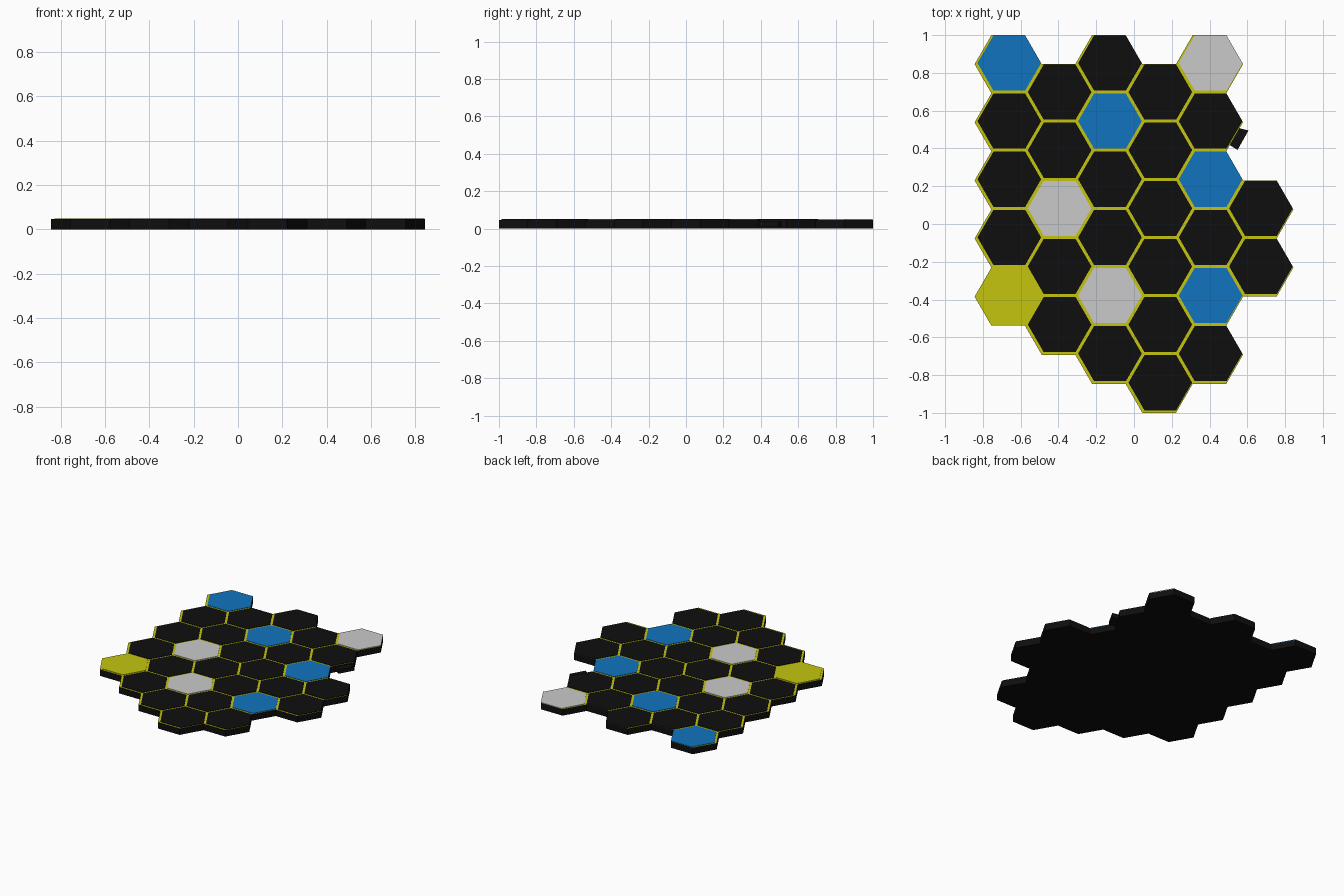
import bpy, bmesh, math

if "Cube" in bpy.data.objects:
    bpy.data.objects.remove(bpy.data.objects["Cube"])

STEP = 2 / 6.5               # distance across the flats of a tile
R = STEP / math.sqrt(3)      # corner radius
PITCH = 1.5 * R              # column spacing
RIM_Z, TOP_Z = 0.047, 0.05


def material(name, rgb):
    m = bpy.data.materials.new(name)
    m.diffuse_color = (*rgb, 1)
    m.use_nodes = True
    m.node_tree.nodes["Principled BSDF"].inputs["Base Color"].default_value = m.diffuse_color
    return m


BLACK = material("black", (0.0045, 0.0045, 0.0045))
YELLOW = material("yellow", (0.56, 0.56, 0.005))
BLUE = material("blue", (0.005, 0.175, 0.52))
GREY = material("light grey", (0.59, 0.59, 0.59))


def prism(name, points, z0, z1, side, top):
    """Extruded outline with its own colour on the top face."""
    bm = bmesh.new()
    low = [bm.verts.new((x, y, z0)) for x, y in points]
    high = [bm.verts.new((x, y, z1)) for x, y in points]
    n = len(points)
    bm.faces.new(low[::-1])
    bm.faces.new(high).material_index = 1
    for i in range(n):
        j = (i + 1) % n
        bm.faces.new((low[i], low[j], high[j], high[i]))
    mesh = bpy.data.meshes.new(name)
    bm.to_mesh(mesh)
    bm.free()
    mesh.materials.append(side)
    mesh.materials.append(top)
    ob = bpy.data.objects.new(name, mesh)
    bpy.context.collection.objects.link(ob)
    return ob


def hexagon(cx, cy, r):
    return [(cx + r * math.cos(math.radians(60 * k)),
             cy + r * math.sin(math.radians(60 * k))) for k in range(6)]


# Columns: (centre height of the top tile in steps, number of tiles)
columns = [(2.75, 5), (2.25, 5), (2.75, 6), (2.25, 6), (2.75, 6), (0.25, 2)]
# Coloured tiles by (column, row from the top)
special = {(0, 0): BLUE, (2, 1): BLUE, (4, 2): BLUE, (4, 4): BLUE,
           (1, 2): GREY, (2, 4): GREY, (4, 0): GREY, (0, 4): YELLOW}

for c, (start, count) in enumerate(columns):
    for r in range(count):
        x, y = (c - 2.5) * PITCH, (start - r) * STEP
        colour = special.get((c, r), BLACK)
        # Black slab with a yellow upper rim
        prism(f"tile_base_{c}_{r}", hexagon(x, y, R), 0, RIM_Z, BLACK, YELLOW)
        # Coloured face plate, set slightly towards the back right
        prism(f"tile_face_{c}_{r}", hexagon(x + 0.006, y + 0.006, R - 0.0092),
              RIM_Z - 0.002, TOP_Z, colour, colour)

# Small tab on the right edge
prism("edge_tab", [(0.48, 0.435), (0.548, 0.392), (0.606, 0.495), (0.548, 0.51)],
      0.008, 0.038, BLACK, BLACK)
